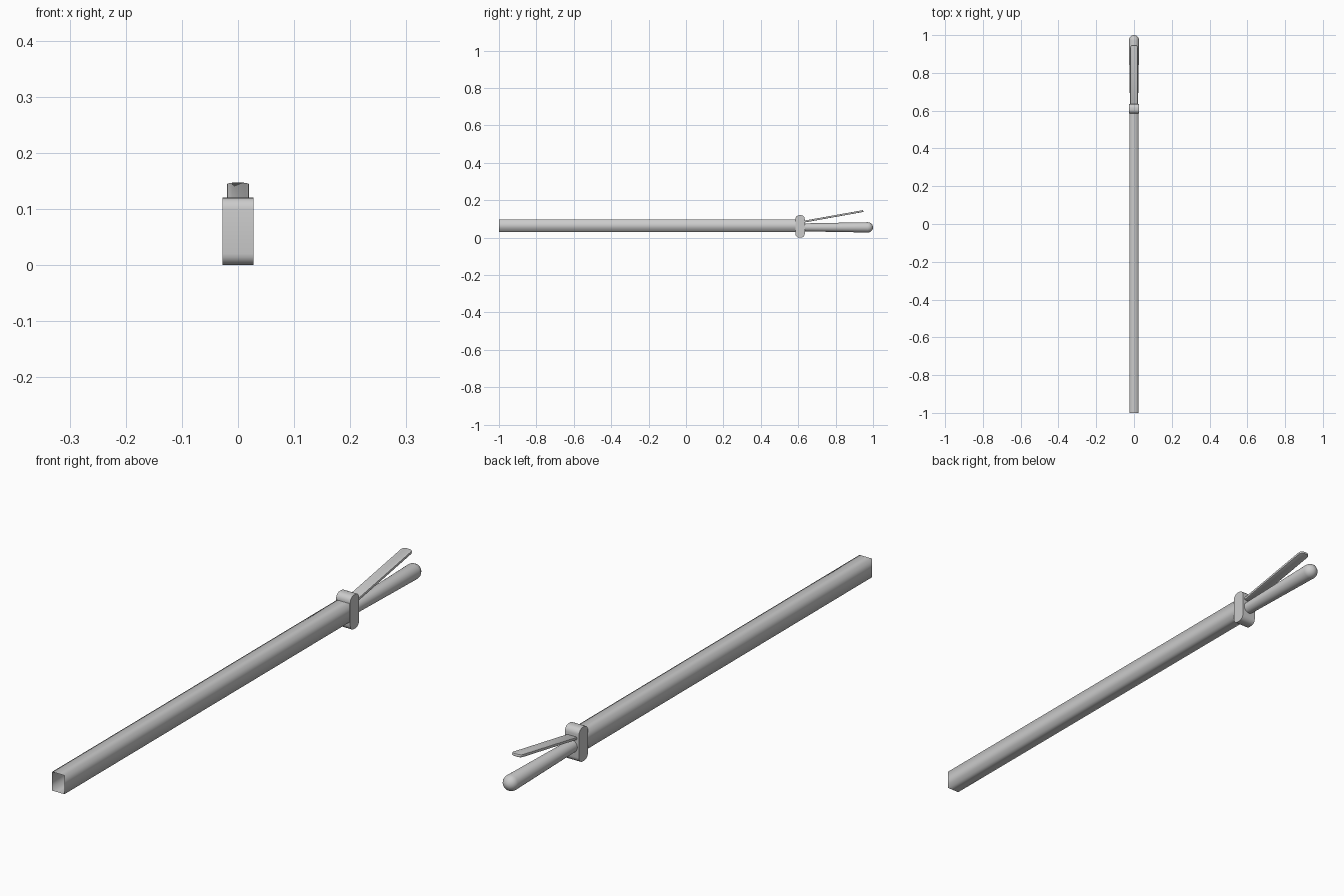
import bpy, bmesh, math
from mathutils import Vector, Matrix

if "Cube" in bpy.data.objects:
    bpy.data.objects.remove(bpy.data.objects["Cube"])


def make(name, bm, angle=None):
    bmesh.ops.recalc_face_normals(bm, faces=bm.faces)
    me = bpy.data.meshes.new(name)
    bm.to_mesh(me)
    bm.free()
    ob = bpy.data.objects.new(name, me)
    bpy.context.collection.objects.link(ob)
    bpy.ops.object.select_all(action='DESELECT')
    ob.select_set(True)
    bpy.context.view_layer.objects.active = ob
    if angle is None:
        bpy.ops.object.shade_smooth()
    else:
        bpy.ops.object.shade_smooth_by_angle(angle=math.radians(angle))
    return ob


def rounded_rect(w, h, r, n=5):
    """Points of a rounded rectangle centred on the origin."""
    pts = []
    for k, (sx, sy) in enumerate([(1, 1), (-1, 1), (-1, -1), (1, -1)]):
        for i in range(n + 1):
            a = math.pi / 2 * (k + i / n)
            pts.append((sx * (w / 2 - r) + r * math.cos(a),
                        sy * (h / 2 - r) + r * math.sin(a)))
    return pts


def prism(points, direction):
    """Closed solid: outline extruded along a vector."""
    bm = bmesh.new()
    face = bm.faces.new([bm.verts.new(p) for p in points])
    new = bmesh.ops.extrude_face_region(bm, geom=[face])['geom']
    bmesh.ops.translate(bm, vec=direction,
                        verts=[v for v in new if isinstance(v, bmesh.types.BMVert)])
    return bm


# long hollow square tube, open at the front
bm = bmesh.new()
rings = []
for y in (-1.0, 0.6):
    rings.append([bm.verts.new((x, y, z)) for x, z in
                  [(-0.024, 0.031), (0.024, 0.031), (0.024, 0.097), (-0.024, 0.097)]])
for i in range(4):
    j = (i + 1) % 4
    bm.faces.new((rings[0][i], rings[0][j], rings[1][j], rings[1][i]))
make("tube", bm)

# collar block with rounded top and bottom
outline = [(-0.0275, 0.61 + a, 0.06 + b) for a, b in rounded_rect(0.05, 0.12, 0.02)]
make("collar", prism(outline, Vector((0.055, 0, 0))), 40)

# round handle, flaring slightly to a domed end
profile = [(0.0, 0.61), (0.021, 0.61), (0.0275, 0.972)]
profile += [(0.0275 * math.cos(math.radians(a)), 0.972 + 0.028 * math.sin(math.radians(a)))
            for a in (20, 40, 60, 78)] + [(0.0, 1.0)]
bm = bmesh.new()
vs = [bm.verts.new((r, y, 0.055)) for r, y in profile]
es = [bm.edges.new(e) for e in zip(vs, vs[1:])]
bmesh.ops.spin(bm, geom=vs + es, cent=(0, 0, 0.055), axis=(0, 1, 0),
               angle=math.tau, steps=24)
bmesh.ops.remove_doubles(bm, verts=bm.verts, dist=1e-5)
make("handle", bm, 40)

# flat squeeze lever rising from the collar
L = 0.335
outline = [(a, L / 2 + b, -0.005) for a, b in rounded_rect(0.04, L, 0.014)]
bm = prism(outline, Vector((0, 0, 0.01)))
rim = [e for e in bm.edges if abs(e.verts[0].co.z - e.verts[1].co.z) < 1e-6]
bmesh.ops.bevel(bm, geom=rim, offset=0.003, segments=2, profile=0.5, affect='EDGES')
tilt = math.atan2(0.058, 0.325)
bm.transform(Matrix.Translation((0, 0.618, 0.0835)) @ Matrix.Rotation(tilt, 4, 'X'))
make("lever", bm, 40)
